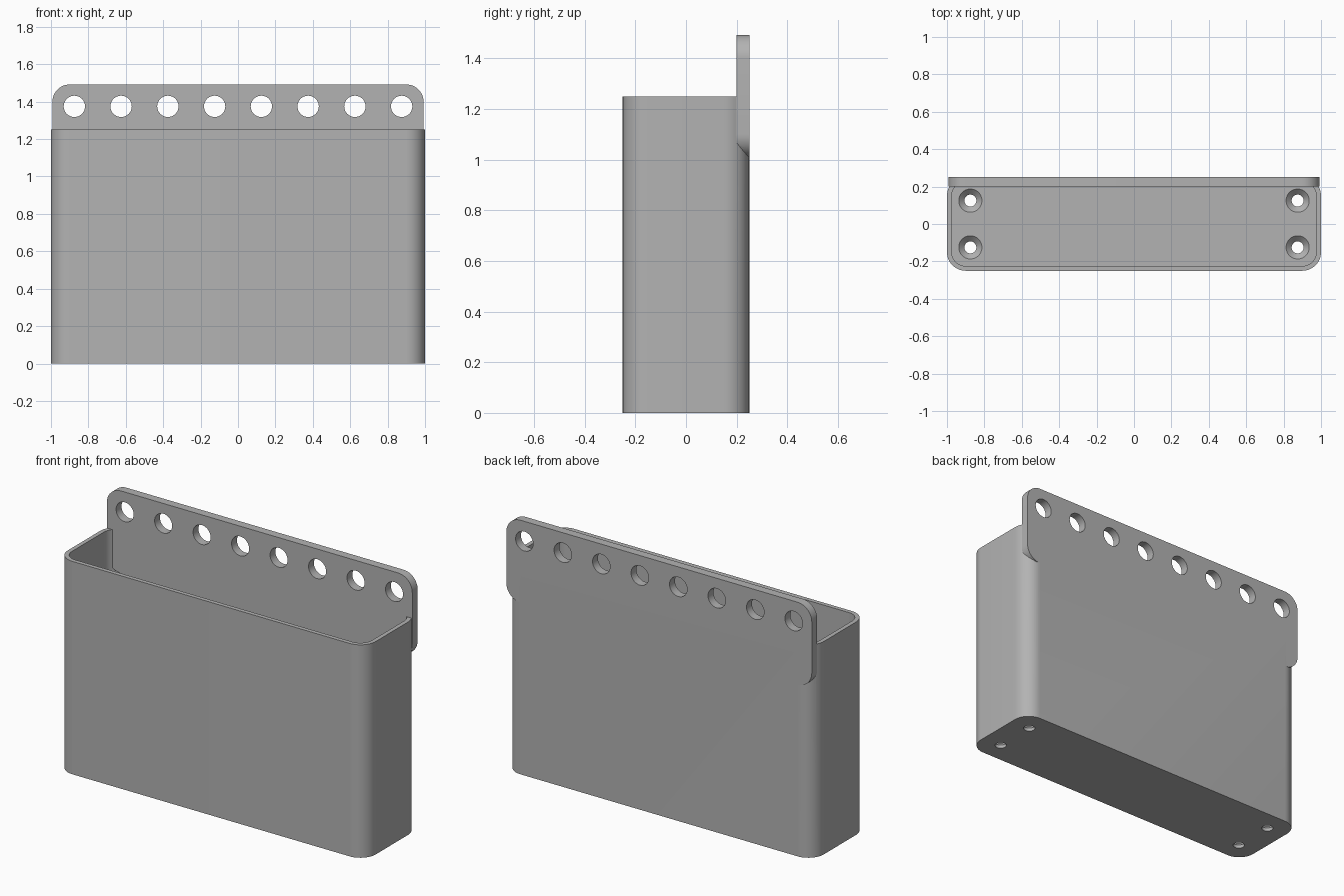
import bpy
import bmesh
from math import cos, sin, pi, radians
from mathutils import Matrix

cube = bpy.data.objects.get("Cube")
if cube:
    bpy.data.objects.remove(cube, do_unlink=True)

grey = bpy.data.materials.new("plain grey")
grey.use_nodes = True
colour = (0.45, 0.45, 0.45, 1)
grey.diffuse_color = colour
grey.node_tree.nodes["Principled BSDF"].inputs["Base Color"].default_value = colour


def finish(bm, name):
    bmesh.ops.recalc_face_normals(bm, faces=bm.faces)
    mesh = bpy.data.meshes.new(name)
    bm.to_mesh(mesh)
    bm.free()
    mesh.materials.append(grey)
    ob = bpy.data.objects.new(name, mesh)
    bpy.context.collection.objects.link(ob)
    return ob


def rounded_slab(name, half_x, half_y, radius, depth, matrix, steps=12):
    """Rounded rectangle in local xy, extruded along local z, then placed."""
    bm = bmesh.new()
    verts = []
    for i, (sx, sy) in enumerate([(1, 1), (-1, 1), (-1, -1), (1, -1)]):
        for k in range(steps + 1):
            a = (i + k / steps) * pi / 2
            verts.append(bm.verts.new((sx * (half_x - radius) + radius * cos(a),
                                       sy * (half_y - radius) + radius * sin(a), 0)))
    face = bm.faces.new(verts)
    top = bmesh.ops.extrude_face_region(bm, geom=[face])["geom"]
    bmesh.ops.translate(bm, vec=(0, 0, depth),
                        verts=[g for g in top if isinstance(g, bmesh.types.BMVert)])
    bm.transform(matrix)
    return finish(bm, name)


def cone(name, r1, r2, depth, matrix):
    bm = bmesh.new()
    bmesh.ops.create_cone(bm, cap_ends=True, segments=48, radius1=r1, radius2=r2,
                          depth=depth, matrix=matrix)
    return finish(bm, name)


def combine(target, tool, operation):
    mod = target.modifiers.new("combine", 'BOOLEAN')
    mod.operation = operation
    mod.solver = 'EXACT'
    mod.object = tool
    bpy.context.view_layer.objects.active = target
    bpy.ops.object.modifier_apply(modifier=mod.name)
    bpy.data.objects.remove(tool, do_unlink=True)


upright = Matrix.Rotation(radians(90), 4, 'X')
move = Matrix.Translation

# Open bin with rounded corners
wall, floor, height = 0.025, 0.05, 1.25
holder = rounded_slab("wall_bin", 1, 0.25, 0.1, height, Matrix())
cavity = rounded_slab("cavity", 1 - wall, 0.25 - wall, 0.1 - wall, height,
                      move((0, 0, floor)))
combine(holder, cavity, 'DIFFERENCE')

# Thick mounting plate along the back
plate = rounded_slab("mounting_plate", 0.992, 0.242, 0.092, 0.05,
                     move((0, 0.25, 1.25)) @ upright)
combine(holder, plate, 'UNION')

# Row of mounting holes
for i in range(8):
    hole = cone("mounting_hole", 0.057, 0.057, 0.3,
                move((-0.875 + i * 0.25, 0.225, 1.375)) @ upright)
    combine(holder, hole, 'DIFFERENCE')

# Countersunk screw holes in the floor
for x in (-0.875, 0.875):
    for y in (-0.125, 0.125):
        combine(holder, cone("screw_hole", 0.032, 0.032, 0.2, move((x, y, 0))),
                'DIFFERENCE')
        combine(holder, cone("countersink", 0.022, 0.072, 0.05, move((x, y, 0.035))),
                'DIFFERENCE')

# Smooth curves, crisp edges
bpy.ops.object.select_all(action='DESELECT')
holder.select_set(True)
bpy.context.view_layer.objects.active = holder
bpy.ops.object.shade_smooth_by_angle(angle=radians(30))
